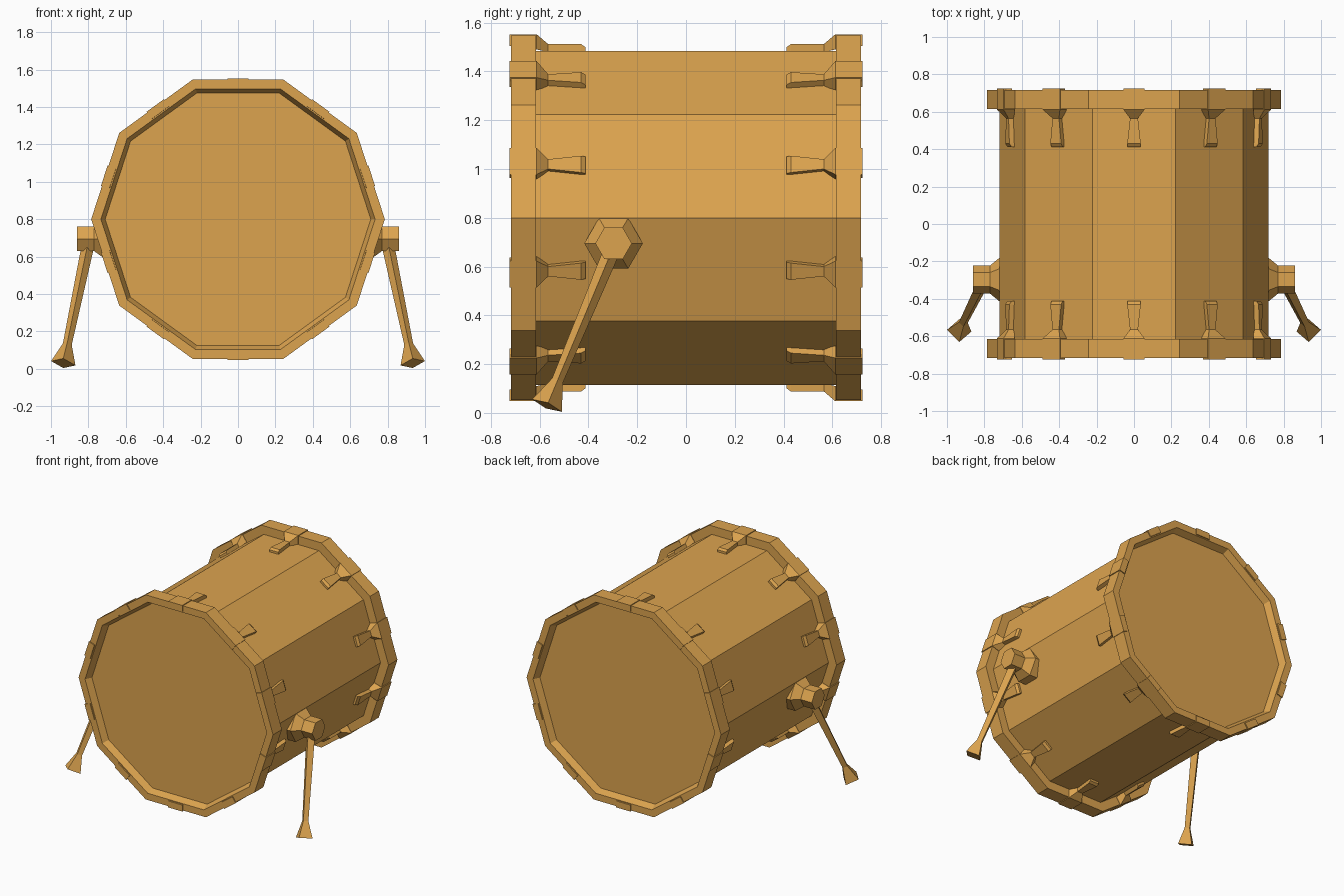
import bpy, bmesh
from math import cos, sin, radians
from mathutils import Vector

cube = bpy.data.objects.get("Cube")
if cube:
    bpy.data.objects.remove(cube, do_unlink=True)

COLOUR = (0.72, 0.37, 0.078, 1)
wood = bpy.data.materials.new("warm_wood")
wood.use_nodes = True
wood.diffuse_color = COLOUR
wood.node_tree.nodes["Principled BSDF"].inputs["Base Color"].default_value = COLOUR

CENTRE_Z = 0.8
SIDES = 10


def loft(name, sections, closed=False):
    """Skin matching point loops; cap the ends or join them into a ring."""
    bm = bmesh.new()
    loops = [[bm.verts.new(p) for p in s] for s in sections]
    pairs = list(zip(loops, loops[1:]))
    if closed:
        pairs.append((loops[-1], loops[0]))
    else:
        bm.faces.new(loops[0])
        bm.faces.new(loops[-1])
    for a, b in pairs:
        n = len(a)
        for i in range(n):
            j = (i + 1) % n
            bm.faces.new((a[i], a[j], b[j], b[i]))
    bmesh.ops.recalc_face_normals(bm, faces=bm.faces)
    mesh = bpy.data.meshes.new(name)
    bm.to_mesh(mesh)
    bm.free()
    mesh.materials.append(wood)
    obj = bpy.data.objects.new(name, mesh)
    bpy.context.collection.objects.link(obj)
    return obj


def drum_ring(y, r):
    """Decagon around the drum axis."""
    return [(r * cos(radians(36 * i)), y, CENTRE_Z + r * sin(radians(36 * i)))
            for i in range(SIDES)]


def hex_ring(x, r):
    """Hexagon around the leg bracket axis."""
    return [(x, -0.297 + r * cos(radians(60 * i)), 0.695 + r * sin(radians(60 * i)))
            for i in range(6)]


def lug_section(angle, y, half_width, r_low, r_high):
    """Rectangle across a lug, standing on a drum facet."""
    out = Vector((cos(angle), 0, sin(angle)))
    side = Vector((-sin(angle), 0, cos(angle)))
    base = Vector((0, y, CENTRE_Z))
    corners = ((-1, r_low), (1, r_low), (1, r_high), (-1, r_high))
    return [base + out * r + side * half_width * w for w, r in corners]


# Shell
loft("shell", [drum_ring(-0.65, 0.72), drum_ring(0.65, 0.72)])

# Hoops, heads and tension lugs at both ends
HOOP = [(0.615, 0.70), (0.615, 0.785), (0.717, 0.785), (0.717, 0.733), (0.67, 0.71)]
LUG = [(0.724, 0.057, 0.705, 0.752), (0.612, 0.057, 0.69, 0.752),
       (0.565, 0.021, 0.68, 0.712), (0.43, 0.036, 0.68, 0.712),
       (0.413, 0.036, 0.68, 0.700)]
for end, s in (("front", -1), ("back", 1)):
    loft(end + "_hoop", [drum_ring(s * y, r) for y, r in HOOP], closed=True)
    loft(end + "_head", [drum_ring(s * 0.66, 0.712), drum_ring(s * 0.67, 0.712)])
    for k in range(SIDES):
        a = radians(18 + 36 * k)
        loft(f"{end}_lug_{k + 1}",
             [lug_section(a, s * y, w, lo, hi) for y, w, lo, hi in LUG])

# Leg brackets and splayed legs with flared feet
top, foot = Vector((0.80, -0.302, 0.67)), Vector((0.934, -0.57, 0.03))
axis = (foot - top).normalized()
across = Vector((1, 0, 0)) - axis * axis.x
across.normalize()
along = axis.cross(across)
LEG = [(0, 0.034), (0.84, 0.024), (1, 0.066)]
BRACKET = [(0.62, 0.12), (0.715, 0.12), (0.77, 0.075), (0.86, 0.075)]
for side, m in (("left", 1), ("right", -1)):
    flip = Vector((m, 1, 1))
    loft(side + "_leg_bracket", [hex_ring(m * x, r) for x, r in BRACKET])
    sections = []
    for t, r in LEG:
        c = top.lerp(foot, t)
        sections.append([(c + d * r) * flip for d in (across, along, -across, -along)])
    loft(side + "_leg", sections)
